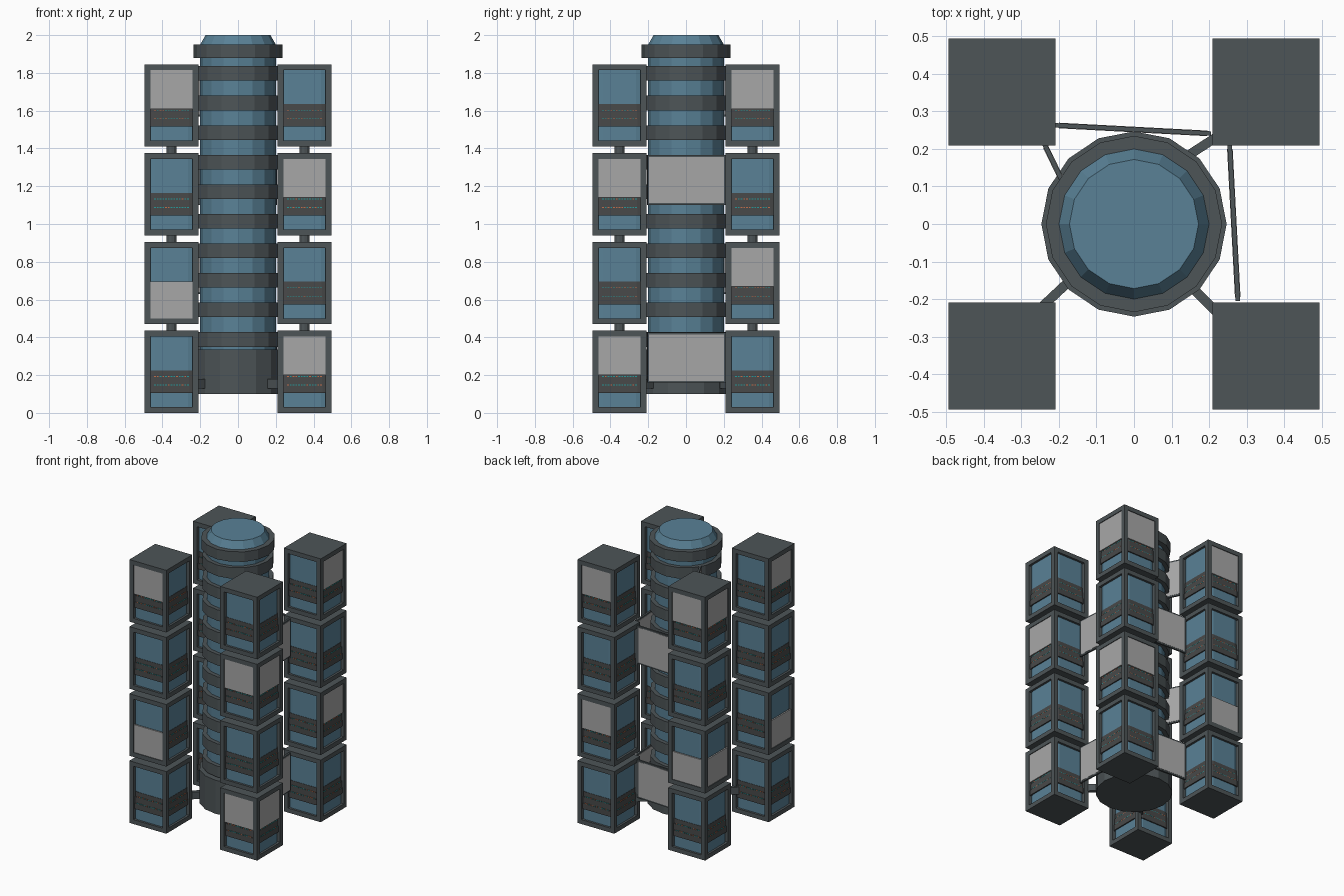
import bpy, bmesh, math, random
from mathutils import Matrix, Vector

random.seed(4)
old = bpy.data.objects.get("Cube")
if old:
    bpy.data.objects.remove(old)


def material(name, rgb):
    m = bpy.data.materials.new(name)
    m.use_nodes = True
    m.diffuse_color = (*rgb, 1)
    m.node_tree.nodes["Principled BSDF"].inputs["Base Color"].default_value = (*rgb, 1)
    return m


MATS = [material("slate", (0.075, 0.09, 0.096)),
        material("steel_blue", (0.10, 0.22, 0.305)),
        material("pale_grey", (0.39, 0.39, 0.39)),
        material("charcoal", (0.065, 0.067, 0.068)),
        material("teal_light", (0.02, 0.32, 0.32)),
        material("orange_light", (0.55, 0.16, 0.07))]
SLATE, BLUE, PALE, CHARCOAL, TEAL, ORANGE = range(6)


def add_box(bm, size, centre, mat=SLATE, turn=0):
    mx = (Matrix.Translation(centre) @ Matrix.Rotation(turn, 4, 'Z')
          @ Matrix.Diagonal((*size, 1)))
    verts = bmesh.ops.create_cube(bm, size=1, matrix=mx)["verts"]
    for f in {f for v in verts for f in v.link_faces}:
        f.material_index = mat


def add_drum(bm, r, z0, z1, mat=SLATE, sides=16, top=None, at=(0, 0)):
    mx = Matrix.Translation((at[0], at[1], (z0 + z1) / 2))
    verts = bmesh.ops.create_cone(bm, cap_ends=True, segments=sides, radius1=r,
                                  radius2=r if top is None else top,
                                  depth=z1 - z0, matrix=mx)["verts"]
    for f in {f for v in verts for f in v.link_faces}:
        f.material_index = mat


def add_rounded_block(bm, half, z0, z1, mat, at, radius=0.04, steps=3):
    """Square block with rounded upright corners."""
    outline = []
    for corner in range(4):
        mid = math.radians(45 + 90 * corner)
        cx = math.copysign(half - radius, math.cos(mid))
        cy = math.copysign(half - radius, math.sin(mid))
        for s in range(steps + 1):
            a = math.radians(90 * (corner + s / steps))
            outline.append((at[0] + cx + radius * math.cos(a),
                            at[1] + cy + radius * math.sin(a)))
    low = [bm.verts.new((x, y, z0)) for x, y in outline]
    high = [bm.verts.new((x, y, z1)) for x, y in outline]
    faces = [bm.faces.new(low[::-1]), bm.faces.new(high)]
    for i in range(len(low)):
        faces.append(bm.faces.new((low[i - 1], low[i], high[i], high[i - 1])))
    for f in faces:
        f.material_index = mat


def finish(bm, name):
    me = bpy.data.meshes.new(name)
    bm.to_mesh(me)
    bm.free()
    for m in MATS:
        me.materials.append(m)
    bpy.context.scene.collection.objects.link(bpy.data.objects.new(name, me))


# Central column: blue core, dark base, stacked collars and tapered cap
bm = bmesh.new()
add_drum(bm, 0.2, 0.3, 1.95, BLUE)
add_drum(bm, 0.2, 1.95, 2.0, BLUE, top=0.172)
finish(bm, "column_core")

bm = bmesh.new()
add_drum(bm, 0.247, 0.1, 0.335)
finish(bm, "column_base")

bm = bmesh.new()
for i in range(10):
    z = 0.35 + i * 0.1565
    add_drum(bm, 0.228, z, z + 0.077)
add_drum(bm, 0.235, 1.88, 1.95)
finish(bm, "column_collars")

# Storage pods: frame around a rounded blue cabin with a stepped console band
HALF, HEIGHT, STEP, CENTRE = 0.143, 0.435, 0.47, 0.352
POST = 0.031


def pod_frame(bm, x, y, z):
    for h in (POST / 2, HEIGHT - POST / 2):
        add_box(bm, (2 * HALF, 2 * HALF, POST), (x, y, z + h))
    edge = HALF - POST / 2
    for sx in (-1, 1):
        for sy in (-1, 1):
            add_box(bm, (POST, POST, HEIGHT - 2 * POST),
                    (x + sx * edge, y + sy * edge, z + HEIGHT / 2))


def cabin(bm, x, y, z):
    add_rounded_block(bm, 0.128, z + 0.02, z + 0.415, BLUE, (x, y))
    # each console step is set back, leaving a narrow ledge for the lights
    for half, z0, z1 in ((0.136, 0.105, 0.145), (0.133, 0.145, 0.19), (0.13, 0.19, 0.225)):
        add_rounded_block(bm, half, z + z0, z + z1, CHARCOAL, (x, y))
        if z1 < 0.2:
            for side in range(4):
                light_row(bm, x, y, z + z1 + 0.002, half - 0.0015, side * math.pi / 2)


def light_row(bm, x, y, z, out, turn):
    for i in range(-6, 7):
        spot = Matrix.Rotation(turn, 3, 'Z') @ Vector((out, i * 0.0145, 0))
        colour = random.choice((TEAL, TEAL, ORANGE))
        add_box(bm, (0.003, 0.009, 0.004), spot + Vector((x, y, z)), colour, turn)


def pod_shutters(bm, x, y, z, sx, sy, low):
    z0, z1 = (0.031, 0.225) if low else (0.2, 0.404)
    wide, thin, out = 2 * (HALF - POST), 0.008, HALF - 0.009
    add_box(bm, (wide, thin, z1 - z0), (x, y + sy * out, z + (z0 + z1) / 2), PALE)
    add_box(bm, (thin, wide, z1 - z0), (x + sx * out, y, z + (z0 + z1) / 2), PALE)


# Tower position signs, then level -> True when the shutter sits low
TOWERS = {"front_left": (1, -1, {0: False, 2: False}),
          "back_left": (1, 1, {1: False, 3: False}),
          "back_right": (-1, 1, {1: True, 3: False}),
          "front_right": (-1, -1, {1: True, 3: False})}

for name, (sx, sy, shutters) in TOWERS.items():
    x, y = sx * CENTRE, sy * CENTRE
    frame, cabins, plates = bmesh.new(), bmesh.new(), bmesh.new()
    for level in range(4):
        z = level * STEP
        pod_frame(frame, x, y, z)
        cabin(cabins, x, y, z)
        if level:
            add_drum(frame, 0.027, z - STEP + HEIGHT - 0.01, z + 0.01, at=(x, y), sides=12)
        if level in shutters:
            pod_shutters(plates, x, y, z, sx, sy, shutters[level])
    finish(frame, name + "_pod_frames")
    finish(cabins, name + "_cabins")
    finish(plates, name + "_shutters")


# Struts tying the base to the towers, and flat panels bridging the towers
def upright_slab(bm, start, end, z0, z1, thick, mat, trim=0):
    a, b = Vector(start), Vector(end)
    mid, along = (a + b) / 2, b - a
    add_box(bm, (along.length - trim, thick, z1 - z0 - trim),
            (mid.x, mid.y, (z0 + z1) / 2), mat, math.atan2(along.y, along.x))


bm = bmesh.new()
for start, end in (((0.14, 0.18), (0.225, 0.235)), ((-0.17, -0.15), (-0.25, -0.225)),
                   ((0.15, -0.165), (0.22, -0.235))):
    upright_slab(bm, start, end, 0.13, 0.18, 0.025, SLATE)
finish(bm, "base_struts")

PANELS = {"left_panel": ((0.255, 0.21), (0.277, -0.205), (0, 2)),
          "back_panel": ((-0.21, 0.263), (0.205, 0.241), (0, 2)),
          "right_panel": ((-0.24, 0.215), (-0.15, 0.03), (1, 3))}
for name, (start, end, levels) in PANELS.items():
    bm = bmesh.new()
    for level in levels:
        z = level * STEP + 0.16
        upright_slab(bm, start, end, z, z + 0.265, 0.012, SLATE)
        upright_slab(bm, start, end, z, z + 0.265, 0.015, PALE, trim=0.02)
    finish(bm, name + "s")
